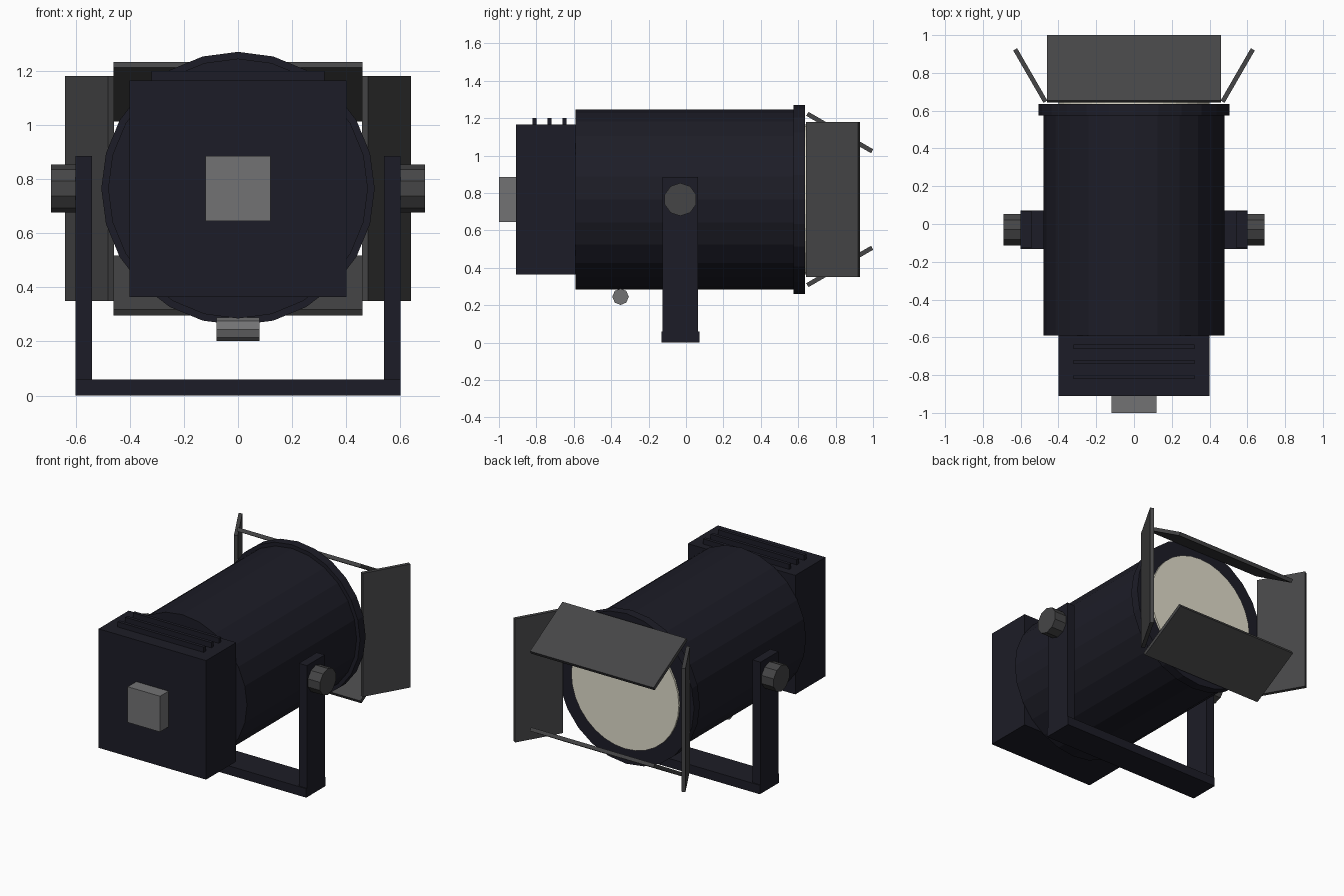
import bpy
import math
from mathutils import Matrix

cube = bpy.data.objects.get("Cube")
if cube:
    bpy.data.objects.remove(cube, do_unlink=True)


def material(name, colour):
    m = bpy.data.materials.new(name)
    m.use_nodes = True
    m.diffuse_color = (*colour, 1)
    m.node_tree.nodes["Principled BSDF"].inputs["Base Color"].default_value = (*colour, 1)
    return m


housing = material("dark housing", (0.012, 0.012, 0.02))
metal = material("dark grey metal", (0.06, 0.06, 0.062))
fitting = material("mid grey fitting", (0.17, 0.17, 0.175))
glass = material("warm lens", (0.75, 0.72, 0.6))

AXIS_Z = 0.765
YOKE_Y = -0.03


def finish(name, mat):
    ob = bpy.context.object
    ob.name = name
    ob.data.name = name
    ob.data.materials.append(mat)
    return ob


def box(name, mat, centre, size, rotation=(0, 0, 0)):
    bpy.ops.mesh.primitive_cube_add(size=1, location=centre, rotation=rotation)
    ob = finish(name, mat)
    ob.data.transform(Matrix.Diagonal((*size, 1)))


def cylinder(name, mat, axis, centre, radius, length, sides):
    bpy.ops.mesh.primitive_cylinder_add(vertices=sides, radius=radius, depth=length,
                                        location=centre)
    ob = finish(name, mat)
    # Lay it along its axis with one corner pointing straight up
    turn = Matrix.Rotation(math.pi / 2, 4, "X")
    if axis == "x":
        turn = Matrix.Rotation(math.pi / 2, 4, "Z") @ turn
    ob.data.transform(turn)


# Lamp body, front rim and lens
cylinder("barrel", housing, "y", (0, 0, AXIS_Z), 0.48, 1.18, 24)
cylinder("rim", housing, "y", (0, 0.605, AXIS_Z), 0.505, 0.06, 24)
cylinder("lens", glass, "y", (0, 0.63, AXIS_Z), 0.4, 0.035, 32)

# Lamp house with cooling fins and power connector
box("lamp_house", housing, (0, -0.75, AXIS_Z), (0.8, 0.32, 0.8))
box("connector", fitting, (0, -0.955, AXIS_Z), (0.24, 0.09, 0.24))
for i in range(3):
    box(f"cooling_fin_{i + 1}", housing, (0, -0.81 + 0.08 * i, 1.18), (0.64, 0.022, 0.04))

# Focus handle under the barrel
cylinder("focus_handle", fitting, "x", (0, -0.35, 0.245), 0.044, 0.16, 8)

# Yoke and clamping knobs
box("yoke_base", housing, (0, YOKE_Y, 0.03), (1.2, 0.204, 0.06))
for side, s in (("left", 1), ("right", -1)):
    box(f"yoke_arm_{side}", housing, (s * 0.57, YOKE_Y, 0.4435), (0.06, 0.19, 0.883))
    cylinder(f"knob_{side}", metal, "x", (s * 0.645, YOKE_Y, AXIS_Z), 0.088, 0.09, 10)

# Barn doors: the side pair flares out, the upper and lower pair leans in
tilt = math.radians(30)
for side, s in (("left", 1), ("right", -1)):
    box(f"barn_door_{side}", metal, (s * 0.549, 0.786, AXIS_Z), (0.024, 0.32, 0.83),
        (0, 0, -s * tilt))
for side, s in (("top", 1), ("bottom", -1)):
    box(f"barn_door_{side}", metal, (0, 0.822, AXIS_Z + s * 0.358), (0.92, 0.4, 0.024),
        (-s * tilt, 0, 0))
